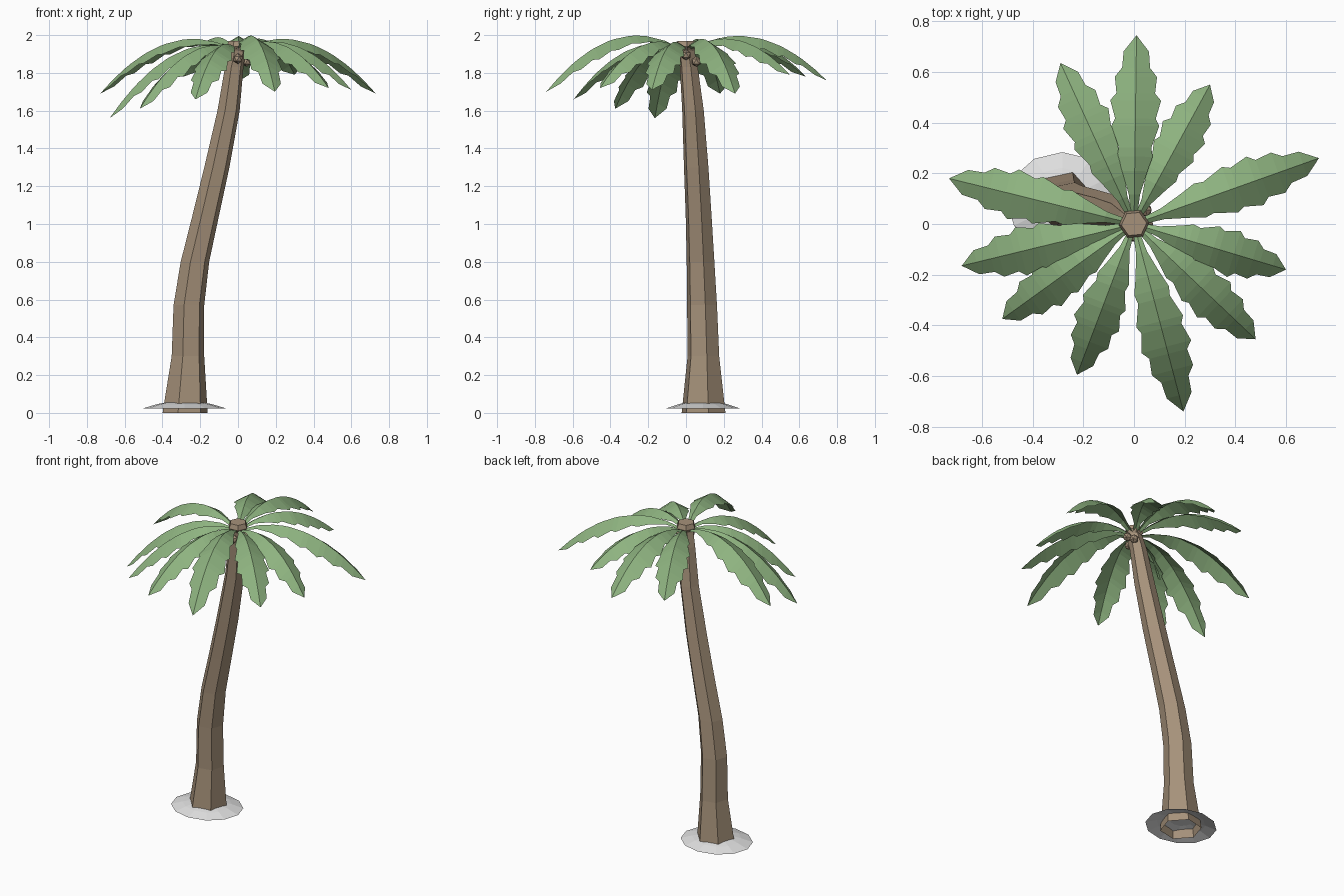
import bpy, bmesh, math
from mathutils import Vector, Matrix

cube = bpy.data.objects.get("Cube")
if cube:
    bpy.data.objects.remove(cube, do_unlink=True)


def material(name, color):
    m = bpy.data.materials.new(name)
    m.use_nodes = True
    m.diffuse_color = color
    m.node_tree.nodes["Principled BSDF"].inputs["Base Color"].default_value = color
    return m


bark = material("bark brown", (0.38, 0.285, 0.195, 1))
leaf = material("leaf green", (0.27, 0.45, 0.215, 1))
sand = material("pale sand", (0.75, 0.75, 0.75, 1))


def finish(bm, name, mat):
    mesh = bpy.data.meshes.new(name)
    bm.to_mesh(mesh)
    bm.free()
    mesh.materials.append(mat)
    obj = bpy.data.objects.new(name, mesh)
    bpy.context.collection.objects.link(obj)
    return obj


def loft(name, rings, sides, mat, turn=0.0, squash=1.0, cap_top=True):
    """Skin horizontal polygon rings given as (x, y, z, radius)."""
    bm = bmesh.new()
    loops = []
    for x, y, z, r in rings:
        angles = [turn + math.tau * i / sides for i in range(sides)]
        loops.append([bm.verts.new((x + r * math.cos(a), y + r * squash * math.sin(a), z))
                      for a in angles])
    for low, high in zip(loops, loops[1:]):
        for i in range(sides):
            j = (i + 1) % sides
            bm.faces.new((low[i], low[j], high[j], high[i]))
    if cap_top:
        bm.faces.new(loops[-1])
    return finish(bm, name, mat)


# Leaning trunk, flared at the foot and open underneath
trunk = [(-0.28, 0.093, 0, 0.122), (-0.265, 0.092, 0.3, 0.088),
         (-0.26, 0.085, 0.57, 0.083), (-0.228, 0.077, 0.8, 0.077),
         (-0.172, 0.067, 1.04, 0.072), (-0.112, 0.054, 1.3, 0.068),
         (-0.05, 0.037, 1.6, 0.06), (-0.02, 0.015, 1.83, 0.05),
         (0, 0, 1.93, 0.045)]
loft("trunk", trunk, 6, bark, math.radians(12))

# Crown hub where the fronds meet
loft("crown_hub", [(0, 0, 1.905, 0.035), (0, 0, 1.94, 0.06), (0, 0, 1.97, 0.05)],
     6, bark, math.radians(5))

# Shallow sand mound round the foot
mound = loft("sand_mound", [(-0.283, 0.09, 0.024, 0.22), (-0.283, 0.09, 0.045, 0.15),
                            (-0.283, 0.09, 0.062, 0.07)], 12, sand, 0, 0.88)

# Small nuts hanging below the crown
for i, spot in enumerate([(0.0, -0.045, 1.875), (0.045, 0.055, 1.86), (0.05, 0.0, 1.895)]):
    bm = bmesh.new()
    bmesh.ops.create_icosphere(bm, subdivisions=1, radius=0.028,
                               matrix=Matrix.Translation(spot))
    finish(bm, f"nut_{i + 1}", bark)

# Half widths along a frond, giving the ragged lobes
STEPS = [(0, 0.012), (0.12, 0.022), (0.25, 0.05), (0.33, 0.07), (0.38, 0.064),
         (0.5, 0.094), (0.54, 0.08), (0.64, 0.1), (0.68, 0.076), (0.77, 0.083),
         (0.82, 0.055), (0.91, 0.05), (1, 0)]


def frond(name, x, y, tip_z, arch):
    """Folded sheet along an arched midrib; arch is the height of the curve's handle."""
    bm = bmesh.new()
    out = Vector((x, y, 0))
    length = out.length
    out.normalize()
    side = Vector((-out.y, out.x, 0))
    size = 0.65 + 0.35 * length / 0.74
    rows = []
    for t, w in STEPS:
        w *= size
        z = 1.93 * (1 - t) ** 2 + 2 * t * (1 - t) * arch + tip_z * t * t
        rib = out * (0.03 + (length - 0.03) * t) + Vector((0, 0, z))
        drop = Vector((0, 0, -0.6 * w))
        mid = bm.verts.new(rib)
        if w > 0:
            rows.append([bm.verts.new(rib + side * w + drop), mid,
                         bm.verts.new(rib - side * w + drop)])
        else:
            rows.append([mid, mid, mid])
    for a, b in zip(rows, rows[1:]):
        for k in (0, 1):
            corners = list(dict.fromkeys((a[k], a[k + 1], b[k + 1], b[k])))
            bm.faces.new(corners)
    bmesh.ops.recalc_face_normals(bm, faces=bm.faces)
    bm.normal_update()
    if sum(f.normal.z for f in bm.faces) < 0:
        bmesh.ops.reverse_faces(bm, faces=bm.faces)
    finish(bm, name, leaf)


# Frond tips with their arch heights
fronds = [(0.01, 0.745, 1.76, 2.12), (0.3, 0.55, 1.79, 2.08), (0.73, 0.26, 1.69, 2.1),
          (0.6, -0.18, 1.71, 2.06), (0.48, -0.455, 1.72, 2.06), (0.195, -0.74, 1.70, 2.14),
          (-0.225, -0.595, 1.66, 2.04), (-0.52, -0.375, 1.61, 2.02),
          (-0.68, -0.165, 1.56, 2.03), (-0.73, 0.18, 1.69, 2.1), (-0.29, 0.635, 1.78, 2.1)]
for i, spec in enumerate(fronds):
    frond(f"frond_{i + 1}", *spec)
